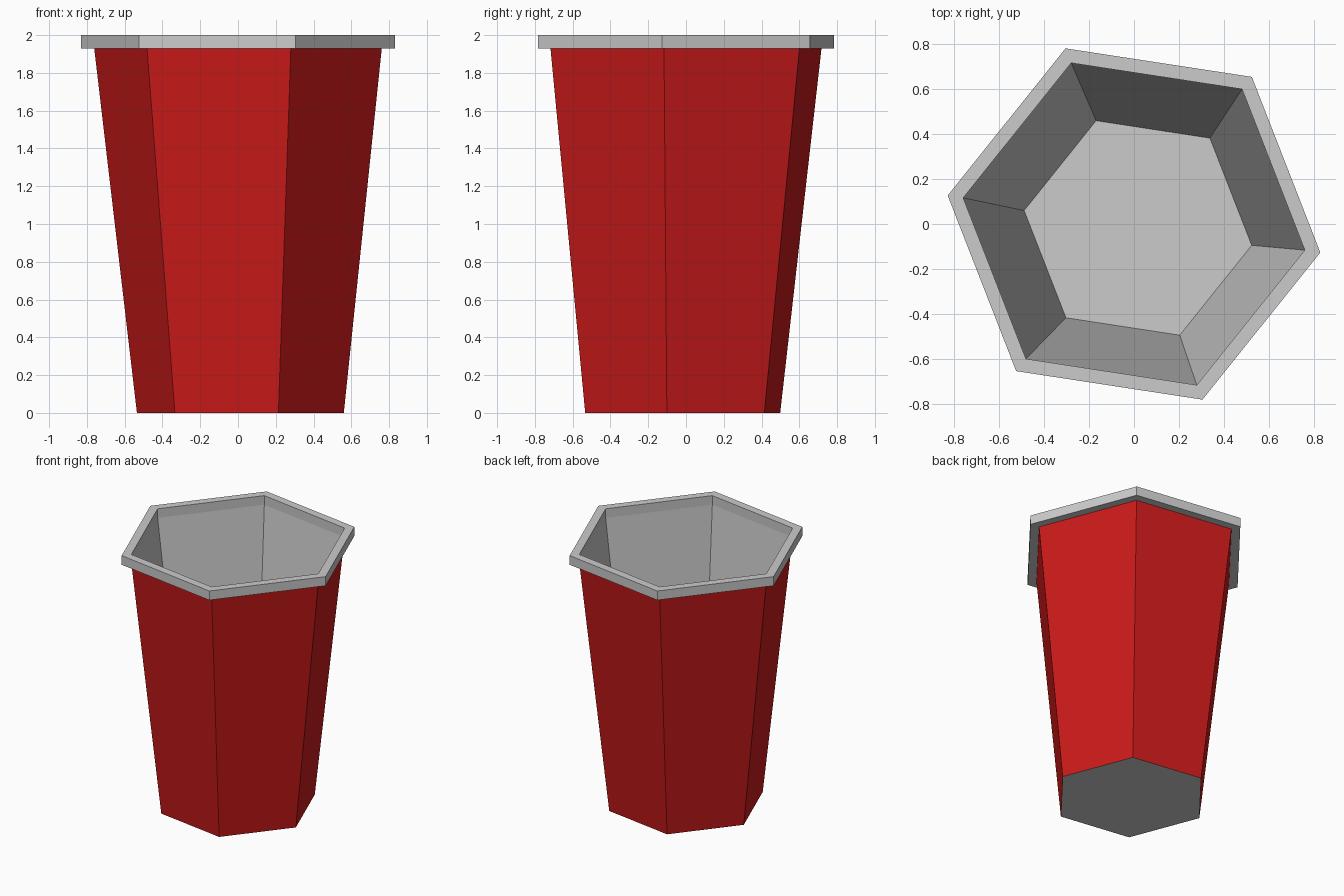
import bpy, bmesh, math

if "Cube" in bpy.data.objects:
    bpy.data.objects.remove(bpy.data.objects["Cube"])

SIDES = 6
TWIST = math.radians(-8.7)
BASE_X, BASE_Y = 0.0125, -0.0175   # the foot sits slightly off centre


def loft(name, rings, cap_last=False, closed=False):
    """Skin hexagonal rings given as (radius, z, centre_x, centre_y)."""
    bm = bmesh.new()
    loops = []
    for r, z, cx, cy in rings:
        loops.append([bm.verts.new((cx + r * math.cos(TWIST + math.tau * i / SIDES),
                                    cy + r * math.sin(TWIST + math.tau * i / SIDES), z))
                      for i in range(SIDES)])
    pairs = list(zip(loops, loops[1:]))
    if closed:
        pairs.append((loops[-1], loops[0]))
    for a, b in pairs:
        for i in range(SIDES):
            j = (i + 1) % SIDES
            bm.faces.new((a[i], a[j], b[j], b[i]))
    if cap_last:
        bm.faces.new(loops[-1])
    mesh = bpy.data.meshes.new(name)
    bm.to_mesh(mesh)
    bm.free()
    obj = bpy.data.objects.new(name, mesh)
    bpy.context.collection.objects.link(obj)
    return obj


# Red tapered outer wall
wall = loft("outer_wall", [(0.554, 0, BASE_X, BASE_Y), (0.77, 1.93, 0, 0)])
red = bpy.data.materials.new("red")
red.diffuse_color = (0.6, 0.01, 0.01, 1)
red.use_nodes = True
red.node_tree.nodes["Principled BSDF"].inputs["Base Color"].default_value = red.diffuse_color
wall.data.materials.append(red)

# Flat hexagonal rim with a square section
loft("rim", [(0.84, 1.93, 0, 0), (0.84, 2.0, 0, 0),
             (0.77, 2.0, 0, 0), (0.77, 1.93, 0, 0)], closed=True)

# Grey inner lining with floor
loft("inner_lining", [(0.77, 1.93, 0, 0), (0.513, 0.05, 0.0175, -0.0175)], cap_last=True)

# Grey underside
base = loft("base", [(0.554, 0, BASE_X, BASE_Y)], cap_last=True)
base.data.flip_normals()
